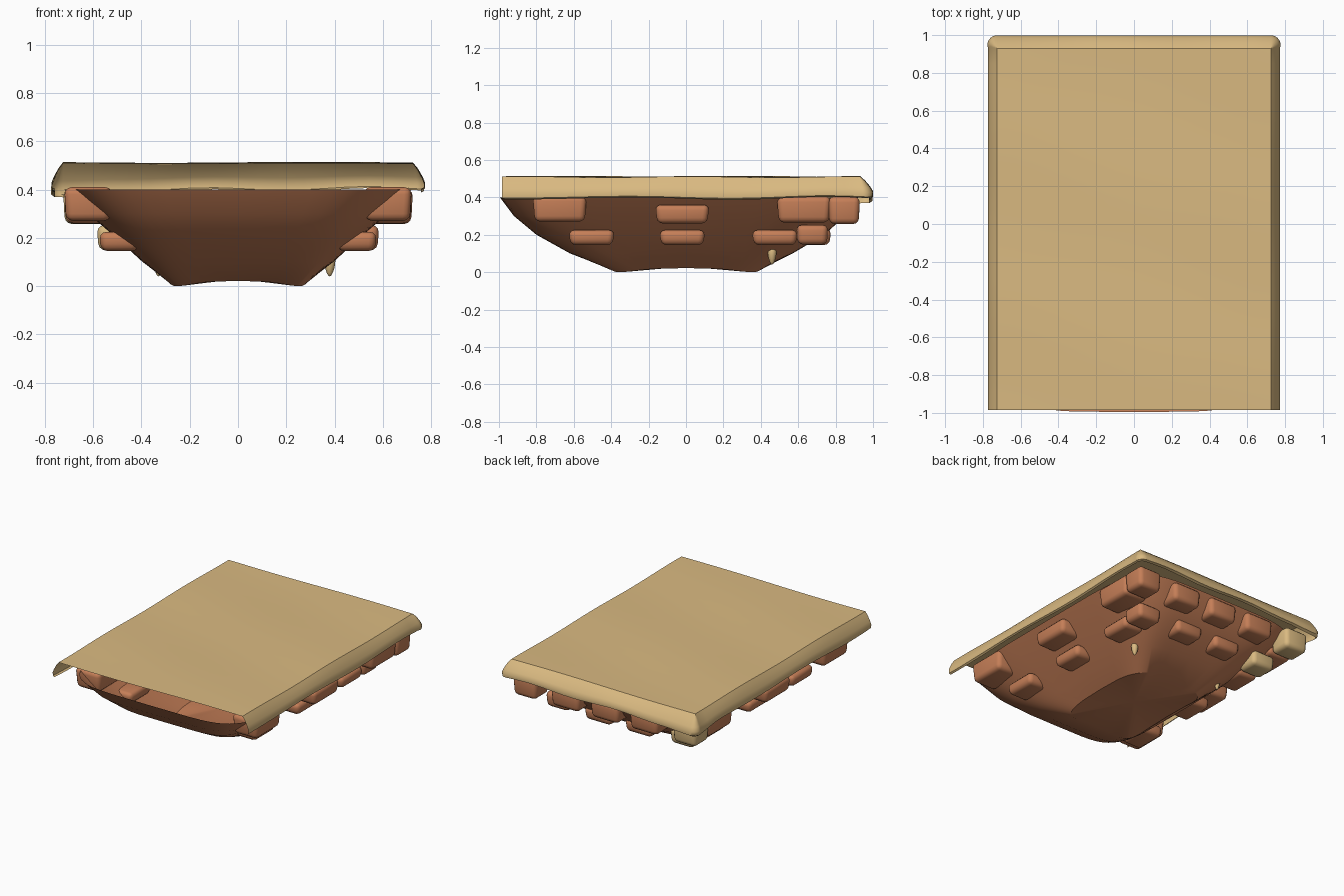
import bpy, bmesh, math
from mathutils import Vector, Matrix

if "Cube" in bpy.data.objects:
    bpy.data.objects.remove(bpy.data.objects["Cube"], do_unlink=True)


def material(name, rgb):
    mat = bpy.data.materials.new(name)
    mat.use_nodes = True
    mat.diffuse_color = (*rgb, 1)
    mat.node_tree.nodes["Principled BSDF"].inputs["Base Color"].default_value = (*rgb, 1)
    return mat


SAND = material("sand", (0.70, 0.49, 0.22))
EARTH = material("brown_earth", (0.56, 0.21, 0.096))


def finish(name, bm, mat, angle=40, recalc=True):
    if recalc:
        bmesh.ops.recalc_face_normals(bm, faces=bm.faces)
    mesh = bpy.data.meshes.new(name)
    bm.to_mesh(mesh)
    bm.free()
    mesh.materials.append(mat)
    obj = bpy.data.objects.new(name, mesh)
    bpy.context.collection.objects.link(obj)
    bpy.ops.object.select_all(action="DESELECT")
    obj.select_set(True)
    bpy.context.view_layer.objects.active = obj
    bpy.ops.object.shade_smooth_by_angle(angle=math.radians(angle))
    return obj


def bridge(bm, rings, closed):
    for a, b in zip(rings, rings[1:]):
        n = len(a)
        for i in range(n if closed else n - 1):
            j = (i + 1) % n
            bm.faces.new((a[i], b[i], b[j], a[j]))


# Gently rippled ground sheet
W, FRONT, BACK, TOP = 0.725, -0.985, 0.93, 0.51


def ripple(x, y):
    return TOP + 0.003 * math.sin(7 * y + 2 * x) + 0.002 * math.sin(5 * x)


bm = bmesh.new()
NX, NY = 16, 24
rows = [[bm.verts.new((x, y, ripple(x, y)))
         for x in (W * (2 * i / NX - 1) for i in range(NX + 1))]
        for y in (FRONT + (BACK - FRONT) * j / NY for j in range(NY + 1))]
bridge(bm, rows, False)
for f in bm.faces:
    if f.calc_center_median().z and f.normal.z < 0:
        f.normal_flip()
bm.normal_update()
if sum(f.normal.z for f in bm.faces) < 0:
    bmesh.ops.reverse_faces(bm, faces=bm.faces)
finish("ground_sheet", bm, SAND, recalc=False)

# Drooping edge around both sides and the back: (point, outward direction)
path = []
for j in range(NY + 1):
    path.append((Vector((-W, FRONT + (BACK - FRONT) * j / NY)), Vector((-1, 0))))
for k in range(1, 6):
    a = math.pi - k * math.pi / 12
    path.append((Vector((-W, BACK)), Vector((math.cos(a), math.sin(a)))))
for i in range(NX + 1):
    path.append((Vector((W * (2 * i / NX - 1), BACK)), Vector((0, 1))))
for k in range(1, 6):
    a = math.pi / 2 - k * math.pi / 12
    path.append((Vector((W, BACK)), Vector((math.cos(a), math.sin(a)))))
for j in range(NY, -1, -1):
    path.append((Vector((W, FRONT + (BACK - FRONT) * j / NY)), Vector((1, 0))))

bm = bmesh.new()
rings = []
for out, drop in ((0, 0), (0.4, 0.025), (0.8, 0.06), (1, 0.085), (0.96, 0.108), (0.7, 0.115)):
    ring = []
    for p, d in path:
        q = p + d * out * (0.047 + 0.022 * max(0, d.y))
        near = (q - Vector((-W, BACK))).length
        wave = 0.008 * math.sin(6 * q.y + 9 * q.x) + 0.035 * math.exp(-(near / 0.12) ** 2)
        ring.append(bm.verts.new((q.x, q.y, ripple(*p) - drop - wave * drop / 0.115)))
    rings.append(ring)
bridge(bm, rings, False)
if sum(f.normal.dot(f.calc_center_median()) for f in bm.faces if f.normal.length) == 0:
    bm.normal_update()
if sum(f.normal.xy.dot(f.calc_center_median().xy) for f in bm.faces) < 0:
    bmesh.ops.reverse_faces(bm, faces=bm.faces)
finish("drooping_edge", bm, SAND, 50, recalc=False)

# Open earth bowl below: z, half width, front reach, back reach
levels = ((0.40, 0.72, 0.995, 0.92), (0.30, 0.62, 0.92, 0.85), (0.20, 0.505, 0.80, 0.74),
          (0.10, 0.395, 0.62, 0.57), (0.0, 0.285, 0.40, 0.40))
bm = bmesh.new()
rings = []
N = 64
for z, hx, front, back in levels:
    ring = []
    for i in range(N):
        a = 2 * math.pi * i / N
        c, s = math.cos(a), math.sin(a)
        x = hx * math.copysign(abs(c) ** 0.36, c)
        y = (back if s > 0 else front) * math.copysign(abs(s) ** 0.36, s)
        arch = 0.022 * (1 - abs(2 * c * s)) if z == 0 else 0
        ring.append(bm.verts.new((x, y, z + arch)))
    rings.append(ring)
bridge(bm, rings, True)
hub = bm.verts.new((0, 0, 0.03))
for i in range(N):
    bm.faces.new((rings[-1][i], hub, rings[-1][(i + 1) % N]))
bm.normal_update()
if sum(f.normal.z for f in bm.faces) > 0:
    bmesh.ops.reverse_faces(bm, faces=bm.faces)
finish("earth_bowl", bm, EARTH, 30, recalc=False)


# Rounded stones embedded in the bowl
def stone(name, center, size, mat=EARTH):
    bm = bmesh.new()
    bmesh.ops.create_cube(bm, size=1, matrix=Matrix.LocRotScale(center, None, size))
    for v in bm.verts:  # slightly narrower underneath
        if v.co.z < center[2]:
            v.co.x = center[0] + (v.co.x - center[0]) * 0.92
            v.co.y = center[1] + (v.co.y - center[1]) * 0.92
    bmesh.ops.bevel(bm, geom=bm.edges[:], offset=0.03, segments=3, profile=0.5, affect="EDGES")
    finish(name, bm, mat, 60)


for side, label in ((1, "left"), (-1, "right")):
    for n, (y, z, h) in enumerate(((-0.675, 0.34, 0.14), (-0.02, 0.31, 0.10), (0.63, 0.335, 0.14))):
        stone(f"{label}_upper_stone_{n}", (side * 0.62, y, z), (0.20, 0.29, h))
    for n, y in enumerate((-0.505, -0.02, 0.475)):
        stone(f"{label}_lower_stone_{n}", (side * 0.49, y, 0.185), (0.17, 0.245, 0.08))
    mat = EARTH if side > 0 else SAND
    stone(f"{label}_upper_corner_stone", (side * 0.63, 0.845, 0.33), (0.19, 0.17, 0.145), mat)
    stone(f"{label}_lower_corner_stone", (side * 0.49, 0.675, 0.20), (0.19, 0.17, 0.105), mat)
for n, x in enumerate((-0.31, 0, 0.31)):
    stone(f"back_upper_stone_{n}", (x, 0.845, 0.325), (0.23, 0.17, 0.13))
for n, x in enumerate((-0.16, 0.16)):
    stone(f"back_lower_stone_{n}", (x, 0.69, 0.19), (0.22, 0.17, 0.09))

# Small sand drips hanging from the bowl
for name, x, z, r in (("left_drip", 0.38, 0.09, 0.03), ("right_drip", -0.33, 0.09, 0.026)):
    bm = bmesh.new()
    bmesh.ops.create_uvsphere(bm, u_segments=12, v_segments=8, radius=1)
    for v in bm.verts:
        taper = 0.75 + 0.25 * v.co.z
        v.co = (x + v.co.x * r * taper, 0.46 + v.co.y * r * taper, z + v.co.z * 0.05)
    finish(name, bm, SAND, 60)
